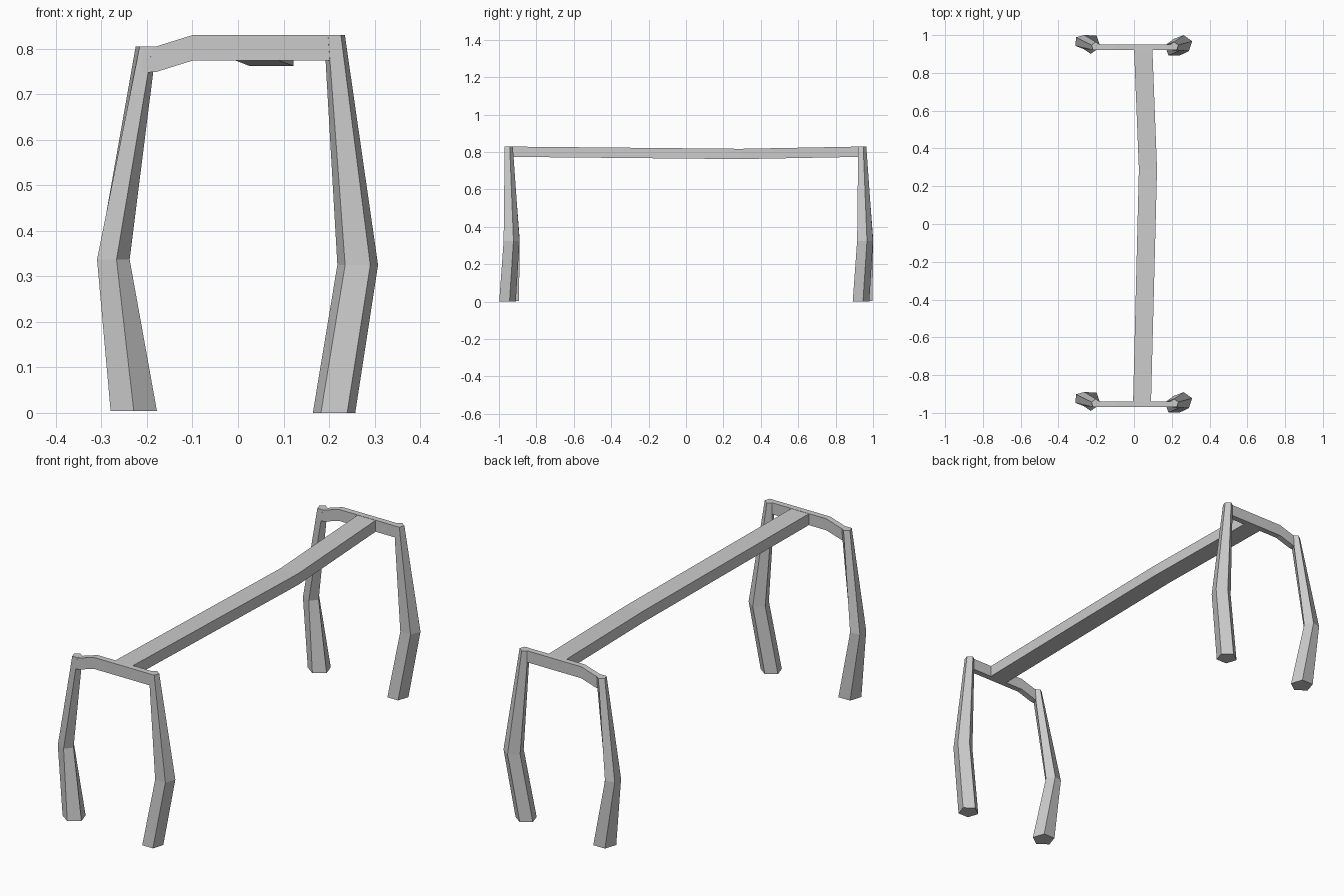
import bpy, bmesh
from math import cos, sin, radians

if "Cube" in bpy.data.objects:
    bpy.data.objects.remove(bpy.data.objects["Cube"])


def loft(name, rings):
    """Skin a list of equal-length vertex rings and cap both ends."""
    bm = bmesh.new()
    loops = [[bm.verts.new(p) for p in ring] for ring in rings]
    n = len(loops[0])
    for a, b in zip(loops, loops[1:]):
        for i in range(n):
            j = (i + 1) % n
            bm.faces.new((a[i], a[j], b[j], b[i]))
    bm.faces.new(loops[0][::-1])
    bm.faces.new(loops[-1])
    bmesh.ops.recalc_face_normals(bm, faces=bm.faces[:])
    mesh = bpy.data.meshes.new(name)
    bm.to_mesh(mesh)
    bm.free()
    obj = bpy.data.objects.new(name, mesh)
    bpy.context.collection.objects.link(obj)
    return obj


def pentagon(x, y, z, r, turn):
    return [(x + r * cos(radians(turn + 72 * i)),
             y + r * sin(radians(turn + 72 * i)), z) for i in range(5)]


# Leg sections, foot to top: x, y, z, radius, twist
RIGHT_LEG = [(0.211, -0.959, 0.0, 0.049, 90),
             (0.263, -0.937, 0.325, 0.047, 90),
             (0.212, -0.950, 0.83, 0.024, 90)]
LEFT_LEG = [(-0.229, -0.936, 0.004, 0.0535, -90),
            (-0.277, -0.926, 0.337, 0.039, -75),
            (-0.202, -0.950, 0.805, 0.024, -54)]
# Crossbar path: x, top z
BAR = [(-0.212, 0.8035), (-0.18, 0.805), (-0.10, 0.83), (0.222, 0.83)]

# The two end frames are copies of each other along y
for end, dy in (("front", 0.0), ("back", 1.89)):
    for side, leg in (("right", RIGHT_LEG), ("left", LEFT_LEG)):
        loft(f"{end}_{side}_leg",
             [pentagon(x, y + dy, z, r, t) for x, y, z, r, t in leg])
    y0, y1 = -0.969 + dy, -0.94 + dy
    loft(f"{end}_crossbar",
         [[(x, y0, z - 0.056), (x, y1, z - 0.056), (x, y1, z), (x, y0, z)]
          for x, z in BAR])

# Long spine with a slight bend: y, left x, right x, top z
SPINE = [(-0.95, -0.005, 0.09, 0.829), (0.29, 0.026, 0.122, 0.817),
         (0.935, 0.0, 0.097, 0.829)]
loft("spine_beam",
     [[(a, y, z - 0.055), (b, y, z - 0.055), (b, y, z), (a, y, z)]
      for y, a, b, z in SPINE])
